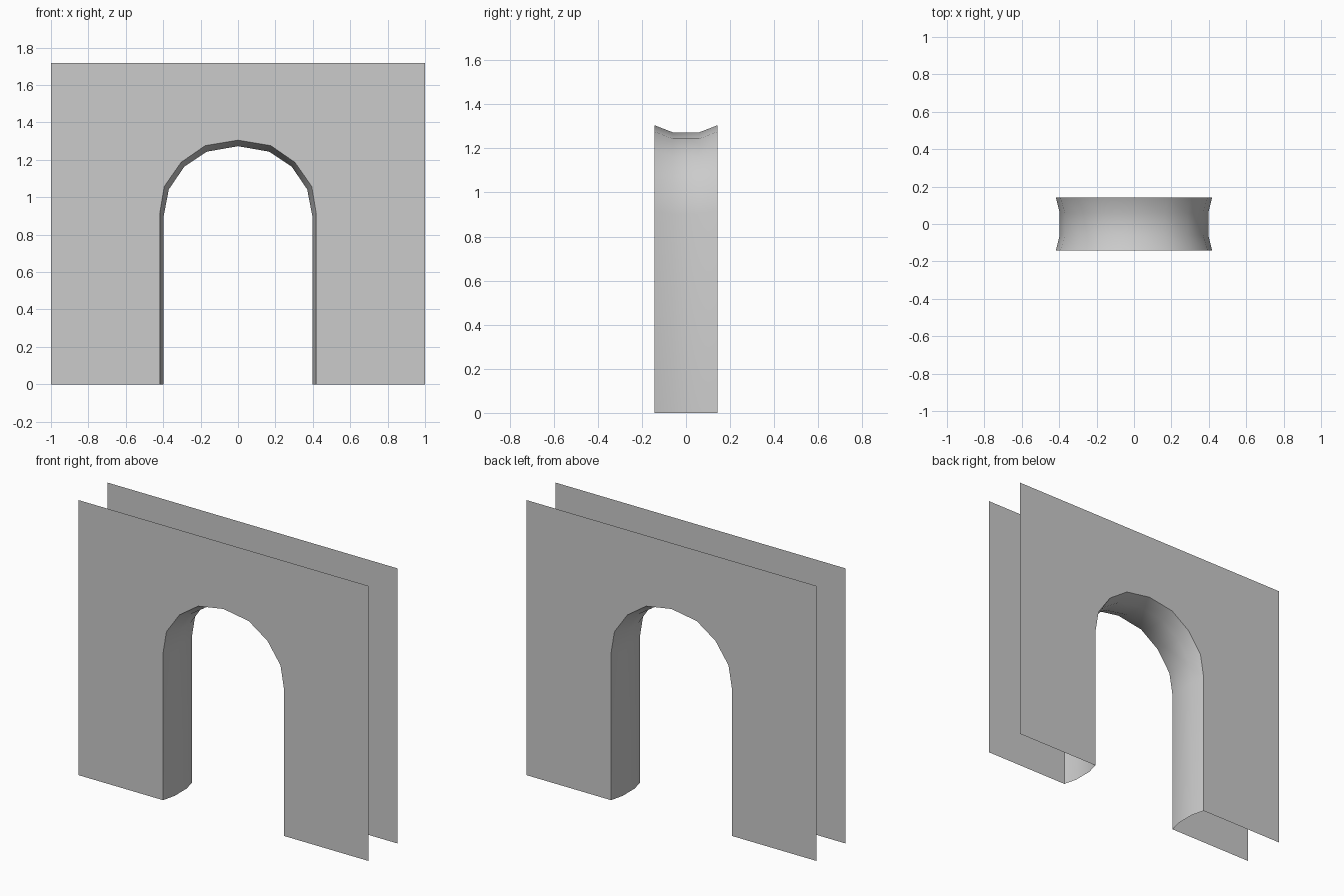
import bpy
import math

if "Cube" in bpy.data.objects:
    bpy.data.objects.remove(bpy.data.objects["Cube"])

HALF_WIDTH, HEIGHT = 1.0, 1.717
Y_FACE, Y_THROAT = 0.143, 0.06

# Right half of the arch, floor to crown: at the wall faces and at the narrower throat
FACE_HALF = [(0.418, 0), (0.418, 0.915), (0.394, 1.058), (0.304, 1.187), (0.175, 1.276)]
THROAT_HALF = [(0.397, 0), (0.397, 0.902), (0.37, 1.042), (0.287, 1.164), (0.166, 1.244)]


def full_arch(half, crown):
    return half + [(0, crown)] + [(-x, z) for x, z in reversed(half)]


def make_object(name, verts, faces):
    mesh = bpy.data.meshes.new(name)
    mesh.from_pydata(verts, [], faces)
    mesh.update()
    obj = bpy.data.objects.new(name, mesh)
    bpy.context.collection.objects.link(obj)
    return obj


face_arch = full_arch(FACE_HALF, 1.305)
throat_arch = full_arch(THROAT_HALF, 1.273)

# Thin wall sheets, each one outline running around the opening
outline = face_arch + [(-HALF_WIDTH, 0), (-HALF_WIDTH, HEIGHT),
                       (HALF_WIDTH, HEIGHT), (HALF_WIDTH, 0)]
order = list(range(len(outline)))
for name, y, loop in (("front_wall", -Y_FACE, order[::-1]),
                      ("back_wall", Y_FACE, order)):
    wall = make_object(name, [(x, y, z) for x, z in outline], [loop])
    if wall.data.polygons[0].normal.y * y < 0:
        wall.data.flip_normals()

# Arch lining, lofted from front face through the throat to the back face
rings = [(-Y_FACE, face_arch), (-Y_THROAT, throat_arch),
         (Y_THROAT, throat_arch), (Y_FACE, face_arch)]
n = len(face_arch)
verts = [(x, y, z) for y, ring in rings for x, z in ring]
faces = [(r * n + i, r * n + i + 1, (r + 1) * n + i + 1, (r + 1) * n + i)
         for r in range(len(rings) - 1) for i in range(n - 1)]
lining = make_object("arch_lining", verts, faces)
if lining.data.polygons[0].normal.x > 0:
    lining.data.flip_normals()

# Soft shading around the curve
bpy.context.view_layer.objects.active = lining
lining.select_set(True)
bpy.ops.object.shade_smooth_by_angle(angle=math.radians(30))
